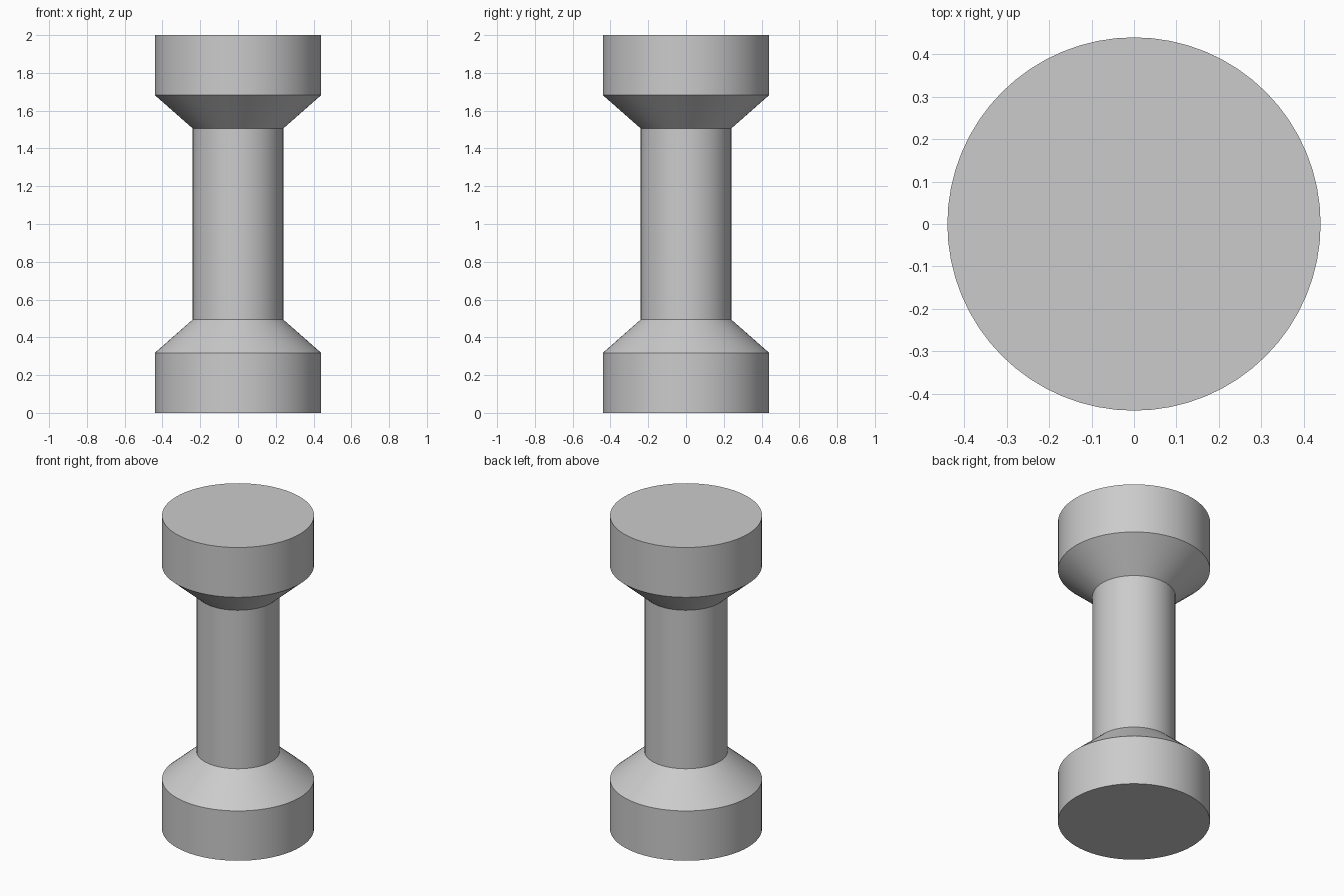
import bpy
import bmesh
import math

SIDES = 64
HEIGHT = 2.0

cube = bpy.data.objects.get("Cube")
if cube:
    bpy.data.objects.remove(cube, do_unlink=True)

grey = bpy.data.materials.new("plain_grey")
grey.use_nodes = True
colour = (0.6, 0.6, 0.6, 1.0)
grey.diffuse_color = colour
grey.node_tree.nodes["Principled BSDF"].inputs["Base Color"].default_value = colour

# Lower half of the outline as (radius, z), mirrored for the upper half
lower = [(0.44, 0.0), (0.44, 0.318), (0.24, 0.494)]
profile = lower + [(r, HEIGHT - z) for r, z in reversed(lower)]


def lathe(name, outline, material):
    """Turn an outline around z into a closed solid with flat end caps."""
    bm = bmesh.new()
    rings = []
    for radius, z in outline:
        angles = [math.tau * i / SIDES for i in range(SIDES)]
        rings.append([bm.verts.new((radius * math.cos(a), radius * math.sin(a), z))
                      for a in angles])
    for low, high in zip(rings, rings[1:]):
        for i in range(SIDES):
            j = (i + 1) % SIDES
            bm.faces.new((low[i], low[j], high[j], high[i]))
    bm.faces.new(list(reversed(rings[0])))
    bm.faces.new(rings[-1])
    mesh = bpy.data.meshes.new(name)
    bm.to_mesh(mesh)
    bm.free()
    mesh.materials.append(material)
    obj = bpy.data.objects.new(name, mesh)
    bpy.context.collection.objects.link(obj)
    return obj


# Shaft with a flared, drum-shaped head at each end
spool = lathe("spool_body", profile, grey)
bpy.ops.object.select_all(action="DESELECT")
spool.select_set(True)
bpy.context.view_layer.objects.active = spool
bpy.ops.object.shade_smooth_by_angle(angle=math.radians(30))
